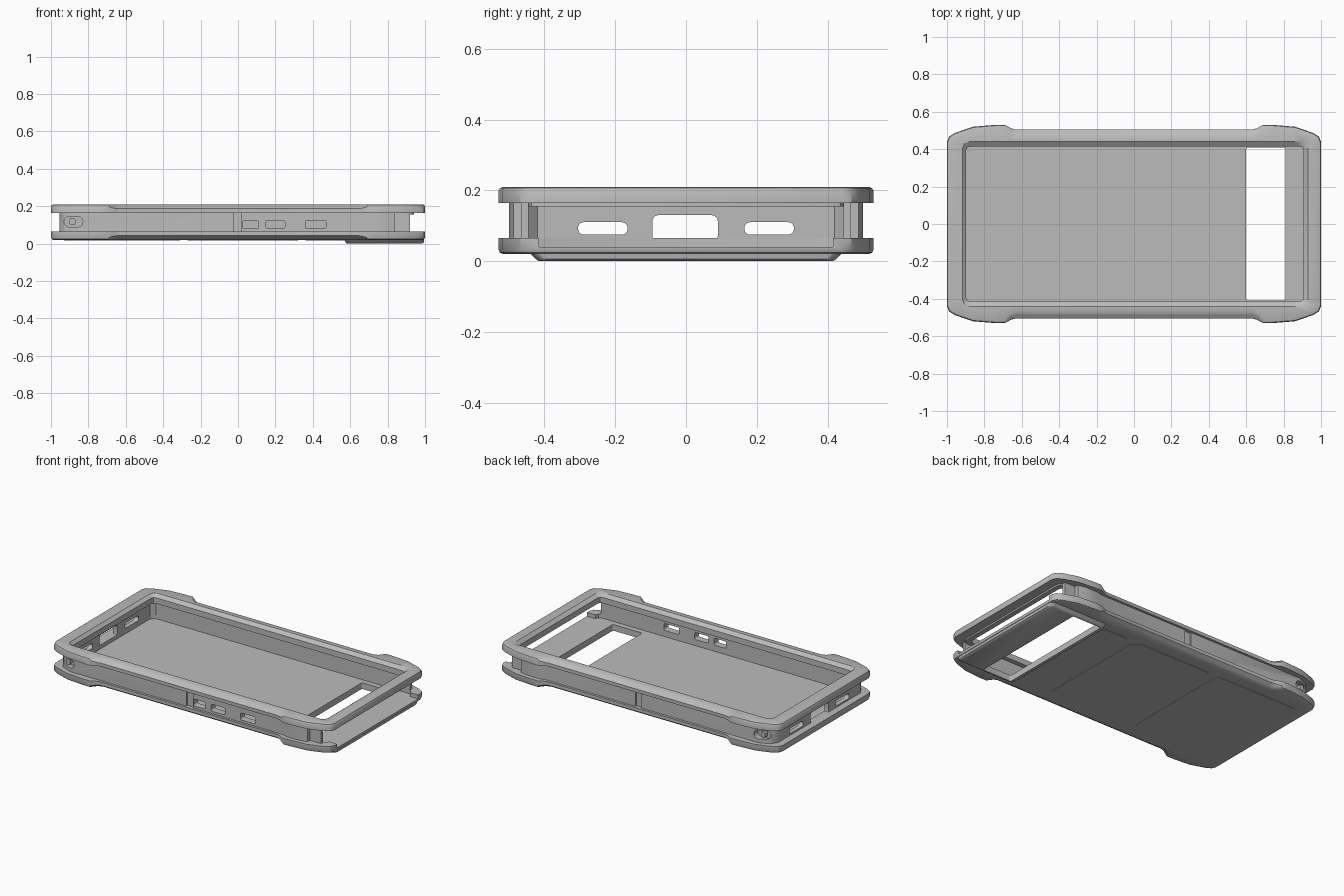
import bpy, bmesh, math
from mathutils import Vector

cube = bpy.data.objects.get("Cube")
if cube:
    bpy.data.objects.remove(cube, do_unlink=True)

grey = bpy.data.materials.new("matte grey")
grey.use_nodes = True
grey.diffuse_color = (0.5, 0.5, 0.5, 1)
grey.node_tree.nodes["Principled BSDF"].inputs["Base Color"].default_value = (0.5, 0.5, 0.5, 1)


def loft(name, rings, closed=False):
    """Skin a row of equal rings; open rows get end caps."""
    bm = bmesh.new()
    rows = [[bm.verts.new(p) for p in ring] for ring in rings]
    n = len(rows[0])
    pairs = list(zip(rows, rows[1:]))
    if closed:
        pairs.append((rows[-1], rows[0]))
    else:
        bm.faces.new(rows[0])
        bm.faces.new(rows[-1])
    for a, b in pairs:
        for i in range(n):
            j = (i + 1) % n
            bm.faces.new((a[i], a[j], b[j], b[i]))
    bmesh.ops.recalc_face_normals(bm, faces=bm.faces)
    mesh = bpy.data.meshes.new(name)
    bm.to_mesh(mesh)
    bm.free()
    mesh.materials.append(grey)
    ob = bpy.data.objects.new(name, mesh)
    bpy.context.collection.objects.link(ob)
    return ob


def place(p, h, axis):
    a, b = p
    return {"x": (h, a, b), "y": (a, h, b), "z": (a, b, h)}[axis]


def prism(name, pts, lo, hi, axis="z"):
    return loft(name, [[place(p, h, axis) for p in pts] for h in (lo, hi)])


def rounded(x0, x1, y0, y1, r, steps=5):
    """Outline of a rectangle with round corners."""
    pts = []
    corners = ((x1 - r, y1 - r), (x0 + r, y1 - r), (x0 + r, y0 + r), (x1 - r, y0 + r))
    for k, (cx, cy) in enumerate(corners):
        for s in range(steps + 1):
            t = (k + s / steps) * math.pi / 2
            pts.append((cx + r * math.cos(t), cy + r * math.sin(t)))
    return pts


def activate(ob):
    bpy.ops.object.select_all(action="DESELECT")
    ob.select_set(True)
    bpy.context.view_layer.objects.active = ob


def cut(ob, cutter):
    mod = ob.modifiers.new("cut", "BOOLEAN")
    mod.operation = "DIFFERENCE"
    mod.solver = "EXACT"
    mod.object = cutter
    activate(ob)
    bpy.ops.object.modifier_apply(modifier=mod.name)
    bpy.data.objects.remove(cutter, do_unlink=True)


def smooth(ob, angle=35):
    activate(ob)
    bpy.ops.object.shade_smooth_by_angle(angle=math.radians(angle))


# Quarter outline of the bumper: x, y, edge drop, edge inset, edge roundness
QUARTER = [
    (0.63, 0.505, 0.023, 0.035, 0.5),
    (0.655, 0.511, 0.022, 0.032, 0.45),
    (0.69, 0.53, 0.013, 0.014, 0.3),
    (0.74, 0.53, 0.013, 0.014, 0.3),
    (0.86, 0.52, 0.013, 0.014, 0.3),
    (0.955, 0.488, 0.013, 0.014, 0.3),
    (0.988, 0.468, 0.013, 0.014, 0.3),
    (1.0, 0.44, 0.013, 0.014, 0.3),
]


def around(quarter_of):
    """Join four mirrored quarters into one clockwise ring."""
    ring = []
    for sx, sy in ((1, 1), (1, -1), (-1, -1), (-1, 1)):
        q = [(Vector((sx * p[0], sy * p[1])), p[2:]) for p in quarter_of(sx)]
        ring += q if sx == sy else q[::-1]
    return ring


def inner(right, left, hy, r):
    """Inner outline with one point for each bumper point."""
    def quarter(sx):
        hx = right if sx > 0 else left
        straight = [(p[0], hy) for p in QUARTER[:5]]
        return straight + [(hx - r, hy), (hx - 0.3 * r, hy - 0.3 * r), (hx, hy - r)]
    return [p for p, _ in around(quarter)]


outer = around(lambda sx: QUARTER)
lip_top = inner(0.93, 0.917, 0.44, 0.035)
lip = inner(0.907, 0.897, 0.415, 0.02)
cavity = inner(0.94, 0.925, 0.445, 0.03)


def rail(name, upper):
    rings = []
    for i, (o, (drop, inset, k)) in enumerate(outer):
        before, after = outer[i - 1][0], outer[(i + 1) % len(outer)][0]
        a, b = (o - before).normalized(), (after - o).normalized()
        t = (a + b).normalized()
        inward = Vector((t.y, -t.x))
        section = [(o, 0.165), (o, 0.21 - drop),
                   (o + inward * inset * k, 0.21 - drop * k),
                   (o + inward * inset, 0.21)]
        if upper:
            section += [(lip_top[i], 0.21), (lip[i], 0.192), (lip[i], 0.155),
                        (cavity[i], 0.155), (cavity[i], 0.165)]
        else:
            section += [(cavity[i], 0.21), (cavity[i], 0.165)]
        rings.append([(p.x, p.y, z if upper else 0.23 - z) for p, z in section])
    return loft(name, rings, closed=True)


# Upper and lower bumper rails, the lower one open at the sliding end
upper_rail = rail("upper_rail", True)
lower_rail = rail("lower_rail", False)
cut(lower_rail, prism("cutter", rounded(0.85, 1.1, -0.415, 0.415, 0.01), 0.04, 0.1))

# Recessed wall around three sides, with a groove at mid length
side = [(0.92, 0.445), (0.92, 0.465), (0.84, 0.465), (0.84, 0.488), (0.785, 0.5),
        (0.7, 0.5), (0.66, 0.49), (0.02, 0.49), (0.02, 0.48), (-0.025, 0.48),
        (-0.025, 0.49), (-0.86, 0.49), (-0.93, 0.46), (-0.955, 0.42)]
inside = [(0.9, -0.445), (-0.9, -0.445), (-0.925, -0.42)]
wall_outline = side + [(x, -y) for x, y in side[::-1]] + inside
wall_outline += [(x, -y) for x, y in inside[::-1]]
wall = prism("wall", wall_outline, 0.035, 0.172)

# Ports in the closed end
for y0, y1, z0, z1, r in ((-0.305, -0.165, 0.075, 0.11, 0.016),
                          (-0.095, 0.09, 0.055, 0.13, 0.018),
                          (0.165, 0.305, 0.075, 0.11, 0.016)):
    cut(wall, prism("cutter", rounded(y0, y1, z0, z1, r), -1.1, -0.8, "x"))

# Button openings in the front side
for x0, x1 in ((0.025, 0.11), (0.15, 0.25), (0.36, 0.47)):
    cut(wall, prism("cutter", rounded(x0, x1, 0.08, 0.125, 0.01), -0.6, -0.4, "y"))

# Strap pockets with a small post, on both sides
for s, label in ((-1, "front"), (1, "back")):
    lo, hi = sorted((s * 0.452, s * 0.6))
    cut(wall, prism("cutter", rounded(-0.93, -0.83, 0.09, 0.145, 0.025), lo, hi, "y"))
    lo, hi = sorted((s * 0.445, s * 0.476))
    smooth(prism(label + "_strap_post", rounded(-0.9, -0.87, 0.1, 0.135, 0.008), lo, hi, "y"))

# Floor with the lens window
window = rounded(0.6, 0.81, -0.41, 0.41, 0.01)
floor = prism("floor", rounded(-0.955, 0.985, -0.455, 0.455, 0.03), 0.02, 0.04)
cut(floor, prism("cutter", window, -0.1, 0.1))

# Raised lens surround beneath the floor
surround = loft("lens_surround", [
    [(x, y, 0.022) for x, y in rounded(0.57, 0.995, -0.44, 0.44, 0.03)],
    [(x, y, 0.006) for x, y in rounded(0.575, 0.993, -0.425, 0.425, 0.03)],
    [(x, y, 0.0) for x, y in rounded(0.582, 0.985, -0.415, 0.415, 0.03)]])
cut(surround, prism("cutter", window, -0.1, 0.1))

# Thin back panels
for i, (x0, x1) in enumerate(((-0.93, -0.31), (-0.27, 0.32), (0.36, 0.575))):
    smooth(prism(f"back_panel_{i + 1}", rounded(x0, x1, -0.39, 0.39, 0.05), 0.017, 0.021))

for part in (upper_rail, lower_rail, wall, floor, surround):
    smooth(part)
